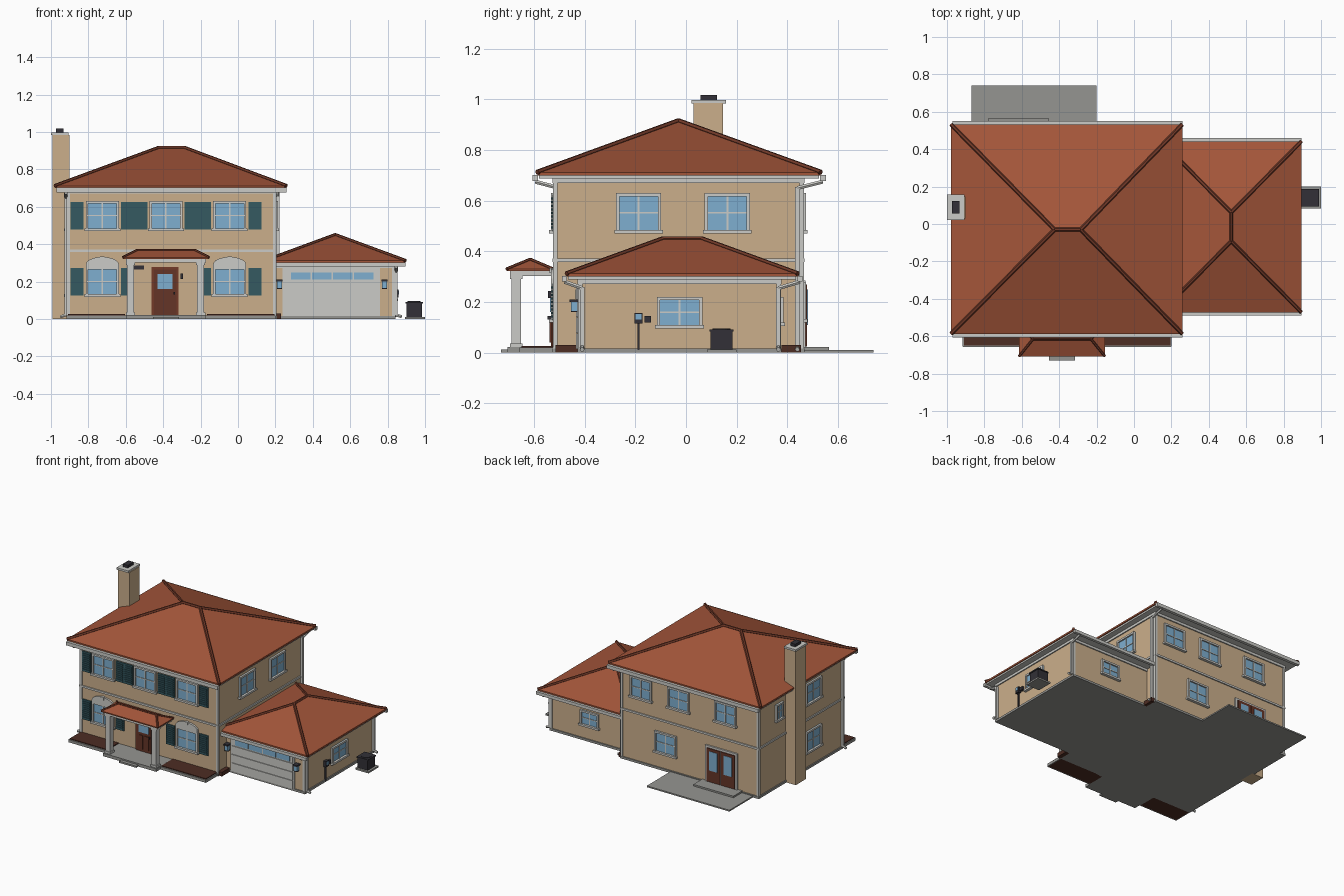
import bpy, bmesh
from math import sin, cos, pi
from mathutils import Vector

cube = bpy.data.objects.get("Cube")
if cube:
    bpy.data.objects.remove(cube, do_unlink=True)

COLOURS = {
    "stucco": (0.60, 0.43, 0.26), "roof_tile": (0.37, 0.092, 0.042),
    "roof_cap": (0.17, 0.042, 0.022), "trim": (0.60, 0.60, 0.57),
    "glass": (0.21, 0.43, 0.63), "shutter_teal": (0.035, 0.10, 0.12),
    "door_wood": (0.13, 0.035, 0.02), "dark_metal": (0.032, 0.03, 0.038),
    "concrete": (0.30, 0.30, 0.285), "mulch": (0.075, 0.026, 0.017),
}
MATS = {}
for label, rgb in COLOURS.items():
    m = bpy.data.materials.new(label)
    m.use_nodes = True
    m.diffuse_color = (*rgb, 1)
    m.node_tree.nodes["Principled BSDF"].inputs["Base Color"].default_value = (*rgb, 1)
    MATS[label] = m


class Part:
    """Collects solids in one mesh, one material slot per colour."""

    def __init__(self, name):
        self.name, self.bm, self.slots = name, bmesh.new(), []

    def solid(self, points, faces, mat):
        if mat not in self.slots:
            self.slots.append(mat)
        verts = [self.bm.verts.new(p) for p in points]
        for f in faces:
            self.bm.faces.new([verts[i] for i in f]).material_index = self.slots.index(mat)

    def prism(self, bottom, top, mat):
        n = len(bottom)
        sides = [(i, (i + 1) % n, (i + 1) % n + n, i + n) for i in range(n)]
        self.solid(bottom + top, sides + [range(n), range(n, 2 * n)], mat)

    def box(self, x0, x1, y0, y1, z0, z1, mat):
        ring = [(x0, y0), (x1, y0), (x1, y1), (x0, y1)]
        self.prism([(*p, z0) for p in ring], [(*p, z1) for p in ring], mat)

    def on(self, wall, u0, u1, d0, d1, z0, z1, mat):
        """Box on a wall: u runs along it, d is the distance outwards."""
        axis, pos, sign = wall
        a, b = sorted((pos + sign * d0, pos + sign * d1))
        self.box(*((a, b, u0, u1) if axis == "x" else (u0, u1, a, b)), z0, z1, mat)

    def bar(self, a, b, r, mat, sides=6):
        a, b = Vector(a), Vector(b)
        d = (b - a).normalized()
        s = d.cross(Vector((0, 0, 1)) if abs(d.z) < 0.9 else Vector((1, 0, 0))).normalized()
        t = d.cross(s)
        ring = [(s * cos(2 * pi * i / sides) + t * sin(2 * pi * i / sides)) * r for i in range(sides)]
        self.prism([a + p for p in ring], [b + p for p in ring], mat)

    def done(self):
        bmesh.ops.recalc_face_normals(self.bm, faces=self.bm.faces)
        mesh = bpy.data.meshes.new(self.name)
        self.bm.to_mesh(mesh)
        self.bm.free()
        for s in self.slots:
            mesh.materials.append(MATS[s])
        bpy.context.collection.objects.link(bpy.data.objects.new(self.name, mesh))


def boxes(name, mat, *rows):
    p = Part(name)
    for r in rows:
        p.box(*r, mat)
    p.done()


def hip_roof(name, x0, x1, y0, y1, z0, z1, a, b, cap, lip=0.012):
    """Hipped roof with ridge from a to b, and cap tiles on hips and ridge."""
    low = [(x0, y0, z0), (x1, y0, z0), (x1, y1, z0), (x0, y1, z0)]
    eave = [(x, y, z0 + lip) for x, y, z in low]
    ra, rb = (*a, z1), (*b, z1)
    p = Part(name)
    along_x = a[1] == b[1]
    ends = [8, 9, 9, 8] if along_x else [8, 8, 9, 9]
    faces = [(3, 2, 1, 0)]
    for i in range(4):
        j = (i + 1) % 4
        faces.append((i, j, j + 4, i + 4))
        faces.append((i + 4, j + 4, ends[j], ends[i]) if ends[i] != ends[j] else (i + 4, j + 4, ends[i]))
    p.solid(low + eave + [ra, rb], faces, "roof_tile")
    p.done()
    c = Part(name + "_caps")
    for i in range(4):
        c.bar(eave[i], ra if ends[i] == 8 else rb, cap, "roof_cap")
    c.bar(ra, rb, cap, "roof_cap")
    c.done()


def window(name, wall, u, z0, z1, w):
    p, h, f, zm = Part(name), w / 2, 0.013, (z0 + z1) / 2
    p.on(wall, u - h, u + h, -0.002, 0.004, z0, z1, "glass")
    for s in (-1, 1):
        e, i = u + s * h, u + s * (h - f)
        p.on(wall, min(e, i), max(e, i), 0, 0.014, z0, z1, "trim")
    p.on(wall, u - h, u + h, 0, 0.014, z1 - f, z1, "trim")
    p.on(wall, u - h - 0.007, u + h + 0.007, 0, 0.02, z0 - 0.004, z0 + 0.01, "trim")
    p.on(wall, u - 0.004, u + 0.004, 0, 0.008, z0, z1, "trim")
    p.on(wall, u - h, u + h, 0, 0.008, zm - 0.003, zm + 0.003, "trim")
    p.done()


def shutter(name, wall, u, z0, z1):
    p = Part(name)
    p.on(wall, u - 0.035, u + 0.035, 0, 0.008, z0, z1, "shutter_teal")
    for k in range(9):
        z = z0 + 0.012 + k * (z1 - z0 - 0.018) / 9
        p.on(wall, u - 0.028, u + 0.028, 0.008, 0.013, z, z + 0.008, "shutter_teal")
    p.done()


FRONT, BACK = ("y", -0.52, -1), ("y", 0.46, 1)
LEFT, RIGHT = ("x", 0.2, 1), ("x", -0.91, -1)
G_FRONT, G_BACK, G_SIDE = ("y", -0.42, -1), ("y", 0.37, 1), ("x", 0.835, 1)

# Walls, ground slabs and planting beds
boxes("house_walls", "stucco", (-0.91, 0.2, -0.52, 0.46, 0.01, 0.695))
boxes("garage_walls", "stucco", (0.19, 0.835, -0.42, 0.37, 0.01, 0.30))
boxes("foundation", "concrete", (-0.918, 0.208, -0.528, 0.468, 0, 0.016),
      (0.2, 0.843, -0.428, 0.378, 0, 0.016))
boxes("porch_slab", "concrete", (-0.6, -0.17, -0.705, -0.52, 0, 0.022),
      (-0.455, -0.315, -0.73, -0.70, 0, 0.012))
boxes("patio", "concrete", (-0.87, -0.2, 0.46, 0.74, 0, 0.01), (-0.78, -0.455, 0.46, 0.565, 0, 0.022))
for side, x0, x1 in (("right", -0.91, -0.605), ("left", -0.165, 0.195)):
    boxes(side + "_bed", "mulch", (x0, x1, -0.65, -0.52, 0, 0.026))
    boxes(side + "_bed_edge", "concrete", (x0 - 0.004, x1 + 0.004, -0.658, -0.65, 0, 0.02),
          (x0 - 0.006, x0, -0.655, -0.52, 0, 0.02), (x1, x1 + 0.006, -0.655, -0.52, 0, 0.02))
boxes("side_beds", "mulch", (0.2, 0.23, -0.515, -0.425, 0, 0.03), (0.2, 0.23, 0.378, 0.455, 0, 0.03))

# Trim bands and corner boards
boxes("belt_course", "trim", (-0.918, 0.208, -0.528, 0.468, 0.357, 0.371))
boxes("house_frieze", "trim", (-0.918, 0.208, -0.528, 0.468, 0.67, 0.69))
boxes("garage_frieze", "trim", (0.2, 0.843, -0.428, 0.378, 0.272, 0.29))
boxes("house_corner_boards", "trim", *[(x - 0.009, x + 0.009, y - 0.009, y + 0.009, 0.01, 0.69)
      for x in (-0.907, 0.197) for y in (-0.517, 0.457)])
boxes("garage_corner_boards", "trim", *[(0.823, 0.841, y - 0.009, y + 0.009, 0.01, 0.29)
      for y in (-0.417, 0.367)])

# Roofs, soffits and gutters
hip_roof("main_roof", -0.978, 0.258, -0.587, 0.532, 0.70, 0.915, (-0.425, -0.03), (-0.285, -0.03), 0.011)
hip_roof("garage_roof", 0.145, 0.895, -0.472, 0.442, 0.30, 0.45, (0.52, -0.092), (0.52, 0.062), 0.01)
hip_roof("porch_roof", -0.615, -0.155, -0.708, -0.525, 0.322, 0.368, (-0.54, -0.615), (-0.23, -0.615), 0.007, 0.008)
boxes("soffits", "trim", (-0.97, 0.25, -0.58, 0.525, 0.688, 0.7), (0.2, 0.888, -0.465, 0.435, 0.289, 0.3))
boxes("main_gutters", "trim", (-0.97, 0.258, -0.607, -0.585, 0.677, 0.702), (-0.97, 0.258, 0.53, 0.552, 0.677, 0.702))
boxes("garage_gutters", "trim", (0.2, 0.895, -0.49, -0.47, 0.28, 0.302), (0.2, 0.895, 0.44, 0.46, 0.28, 0.302))
for name, x, y, gy, z in (("house_back", 0.213, 0.44, 0.54, 0.675), ("house_front", -0.92, -0.5, -0.595, 0.675),
                          ("garage_back", 0.846, 0.365, 0.45, 0.28), ("garage_front", 0.846, -0.41, -0.48, 0.28)):
    p = Part(name + "_downspout")
    p.box(x - 0.008, x + 0.008, y - 0.009, y + 0.009, 0.02, z - 0.02, "trim")
    p.bar((x, y, z - 0.025), (x, gy, z), 0.009, "trim")
    p.bar((x, y, 0.022), (x + (0.03 if x > 0 else -0.03), y, 0.012), 0.009, "trim")
    p.done()

# Chimney
boxes("chimney", "stucco", (-0.993, -0.9, 0.03, 0.147, 0, 0.985))
boxes("chimney_cap", "trim", (-1.0, -0.905, 0.022, 0.157, 0.983, 0.998))
boxes("chimney_flue", "dark_metal", (-0.972, -0.934, 0.057, 0.123, 0.998, 1.018))

# Windows and shutters
for i, u in enumerate((-0.725, -0.385, -0.045)):
    for floor, z in (("lower", 0.123), ("upper", 0.475)):
        if floor == "lower" and i == 1:
            continue
        window(f"front_{floor}_window_{i}", FRONT, u, z, z + 0.155, 0.178)
        for s in (-1, 1):
            shutter(f"front_{floor}_shutter_{i}_{'left' if s > 0 else 'right'}", FRONT, u + s * 0.135, z + 0.003, z + 0.15)
    if i != 1:
        arch = Part(f"window_arch_{i}")
        ring = [(u + 0.088 * cos(pi * k / 12), 0.292 + 0.04 * sin(pi * k / 12)) for k in range(13)]
        ring += [(u - 0.088, 0.276), (u + 0.088, 0.276)]
        arch.prism([(x, -0.518, z) for x, z in ring], [(x, -0.534, z) for x, z in ring], "trim")
        arch.box(u - 0.012, u + 0.012, -0.538, -0.52, 0.315, 0.335, "trim")
        arch.done()
for i, u in enumerate((0.04, -0.265, -0.645)):
    window(f"back_upper_window_{i}", BACK, u, 0.475, 0.63, 0.175)
window("back_lower_window", BACK, -0.16, 0.123, 0.278, 0.175)
window("left_upper_window_front", LEFT, -0.187, 0.475, 0.63, 0.178)
window("left_upper_window_back", LEFT, 0.163, 0.475, 0.63, 0.178)
window("right_upper_window", RIGHT, -0.17, 0.475, 0.63, 0.178)
window("right_lower_window", RIGHT, -0.17, 0.123, 0.278, 0.178)
window("right_narrow_window", RIGHT, 0.225, 0.49, 0.61, 0.085)
window("garage_side_window", G_SIDE, -0.025, 0.10, 0.22, 0.18)
window("garage_back_window", G_BACK, 0.52, 0.11, 0.22, 0.15)

# Front door and porch
p = Part("front_door")
p.on(FRONT, -0.462, -0.318, 0, 0.008, 0.02, 0.277, "roof_cap")
p.on(FRONT, -0.45, -0.33, 0, 0.014, 0.02, 0.266, "door_wood")
p.on(FRONT, -0.43, -0.35, 0.01, 0.017, 0.16, 0.242, "glass")
for u in (-0.432, -0.384):
    p.on(FRONT, u, u + 0.036, 0.01, 0.018, 0.04, 0.14, "door_wood")
p.on(FRONT, -0.345, -0.338, 0.01, 0.026, 0.13, 0.145, "dark_metal")
p.done()
boxes("porch_beam", "trim", (-0.6, -0.172, -0.695, -0.52, 0.302, 0.323))
for side, x in (("right", -0.575), ("left", -0.2)):
    boxes(side + "_porch_column", "trim", (x - 0.019, x + 0.019, -0.689, -0.651, 0.02, 0.305),
          (x - 0.025, x + 0.025, -0.695, -0.645, 0.02, 0.036), (x - 0.024, x + 0.024, -0.694, -0.646, 0.29, 0.305))
boxes("number_plate", "dark_metal", (-0.555, -0.503, -0.528, -0.52, 0.264, 0.286))
boxes("door_lamp", "dark_metal", (-0.308, -0.294, -0.545, -0.52, 0.215, 0.243))

# Patio double doors
p = Part("patio_doors")
p.on(BACK, -0.745, -0.485, 0, 0.012, 0.02, 0.285, "trim")
for u in (-0.728, -0.612):
    p.on(BACK, u, u + 0.11, 0.0, 0.018, 0.025, 0.27, "door_wood")
    p.on(BACK, u + 0.022, u + 0.088, 0.01, 0.021, 0.11, 0.25, "glass")
p.done()

# Garage door and lamps
p = Part("garage_door")
p.on(G_FRONT, 0.238, 0.758, 0, 0.008, 0.012, 0.282, "trim")
for k in range(4):
    p.on(G_FRONT, 0.252, 0.745, 0, 0.014, 0.015 + k * 0.063, 0.075 + k * 0.063, "trim")
    p.on(G_FRONT, 0.283 + k * 0.112, 0.388 + k * 0.112, 0.01, 0.017, 0.212, 0.25, "glass")
p.done()
for side, u in (("right", 0.221), ("left", 0.783)):
    p = Part(side + "_garage_lamp")
    p.on(G_FRONT, u - 0.013, u + 0.013, 0.008, 0.034, 0.165, 0.2, "glass")
    p.on(G_FRONT, u - 0.017, u + 0.017, 0, 0.04, 0.2, 0.21, "dark_metal")
    p.on(G_FRONT, u - 0.013, u + 0.013, 0.008, 0.034, 0.16, 0.167, "dark_metal")
    p.done()

# Electric meter, conduit and cooling unit
p = Part("electric_meter")
p.on(G_SIDE, -0.204, -0.172, 0, 0.022, 0.115, 0.157, "dark_metal")
p.on(G_SIDE, -0.2, -0.176, 0.02, 0.025, 0.13, 0.153, "glass")
p.on(G_SIDE, -0.192, -0.184, 0, 0.012, 0.01, 0.12, "dark_metal")
p.on(G_SIDE, -0.164, -0.138, 0, 0.018, 0.12, 0.145, "dark_metal")
p.done()
boxes("cooling_unit_pad", "concrete", (0.893, 1.0, 0.083, 0.2, 0, 0.012))
p = Part("cooling_unit")
p.box(0.9, 0.984, 0.097, 0.184, 0.01, 0.086, "dark_metal")
p.box(0.896, 0.988, 0.093, 0.188, 0.084, 0.092, "dark_metal")
p.bar((0.942, 0.14, 0.09), (0.942, 0.14, 0.095), 0.035, "dark_metal", 16)
p.done()
